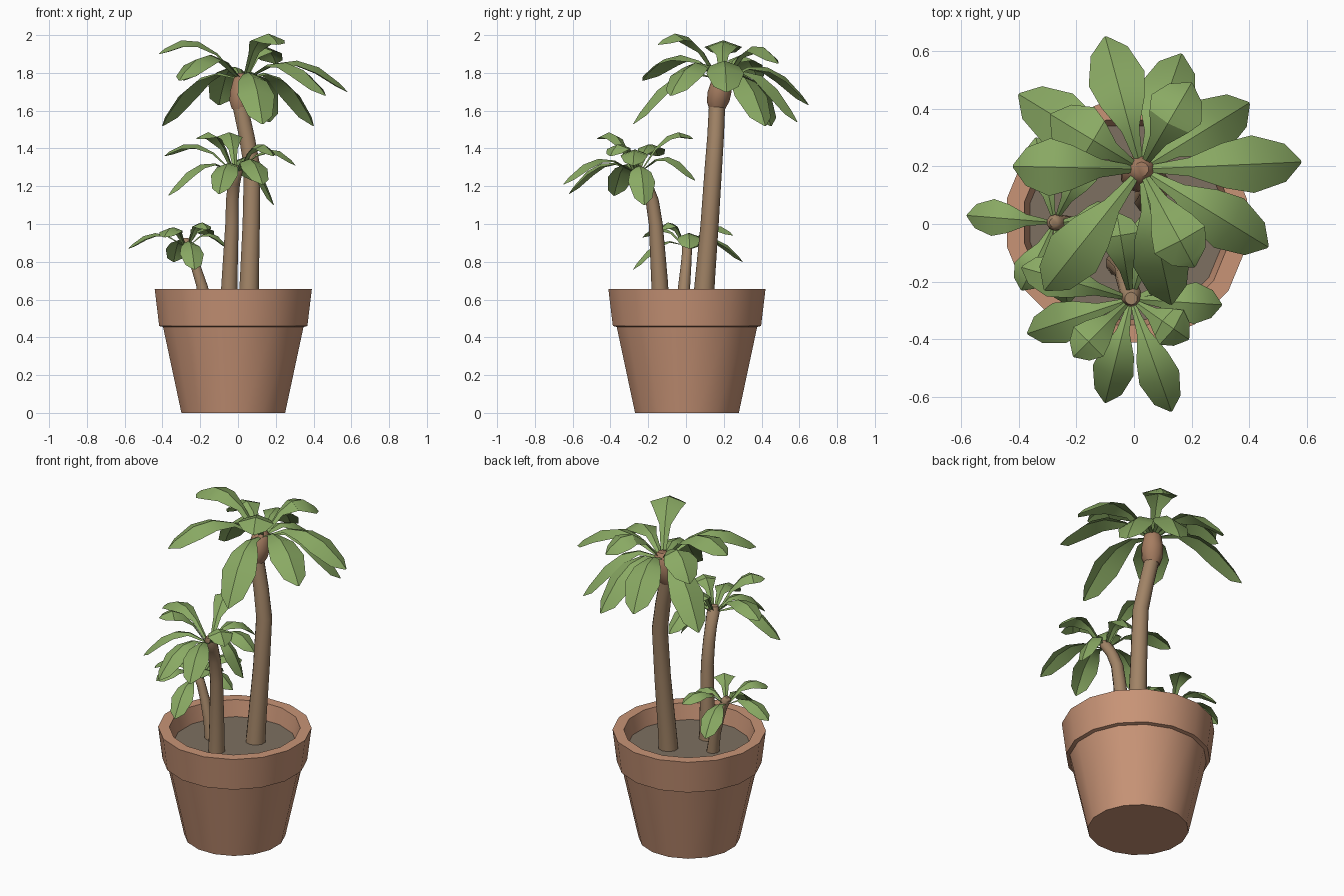
import bpy, math
from mathutils import Vector


def material(name, srgb):
    m = bpy.data.materials.new(name)
    lin = [((c + 0.055) / 1.055) ** 2.4 for c in srgb]
    m.diffuse_color = (*lin, 1)
    return m


TERRACOTTA = material("terracotta", (0.785, 0.58, 0.465))
SOIL = material("soil", (0.49, 0.44, 0.38))
BARK = material("bark", (0.63, 0.515, 0.40))
CROWN = material("crown_brown", (0.65, 0.49, 0.38))
LEAF = material("leaf_green", (0.54, 0.665, 0.39))


def make(name, verts, faces, mat, angle):
    me = bpy.data.meshes.new(name)
    me.from_pydata(verts, [], faces)
    me.materials.append(mat)
    me.shade_smooth()
    me.set_sharp_from_angle(angle=math.radians(angle))
    ob = bpy.data.objects.new(name, me)
    bpy.context.collection.objects.link(ob)
    return ob


def loft(name, rings, sides, mat, cap_end=True, angle=50):
    """Join horizontal rings given as (x, y, z, radius)."""
    verts, faces = [], []
    for x, y, z, r in rings:
        for i in range(sides):
            a = 2 * math.pi * (i + 0.5) / sides
            verts.append((x + r * math.cos(a), y + r * math.sin(a), z))
    for k in range(len(rings) - 1):
        for i in range(sides):
            j = (i + 1) % sides
            a, b = k * sides, (k + 1) * sides
            faces.append((a + i, a + j, b + j, b + i))
    faces.append(tuple(reversed(range(sides))))
    if cap_end:
        n = (len(rings) - 1) * sides
        faces.append(tuple(range(n, n + sides)))
    return make(name, verts, faces, mat, angle)


STEPS = ((0, 0.12), (0.25, 0.32), (0.48, 0.78), (0.7, 1.0), (0.92, 0.66), (1, 0.06))


def leaves(name, centre, tips, width, rise):
    """Arching leaves folded along the midrib, from a crown to each tip (x, y, z)."""
    verts, faces = [], []
    c = Vector(centre)
    for tip in tips:
        tip = Vector(tip)
        flat = Vector((tip.x - c.x, tip.y - c.y, 0)).normalized()
        side = Vector((-flat.y, flat.x, 0))
        start = c + flat * 0.02
        mid = start.lerp(tip, 0.54) + Vector((0, 0, 2 * rise))
        base = len(verts)
        for t, w in STEPS:
            p = start * (1 - t) ** 2 + mid * 2 * t * (1 - t) + tip * t * t
            slope = (mid - start) * (1 - t) + (tip - mid) * t
            up = slope.cross(side).normalized()
            if up.z < 0:
                up = -up
            half = width * w
            drop = up * half * 0.36
            verts += [p + side * half - drop, p, p - side * half - drop]
        for k in range(len(STEPS) - 1):
            a = base + 3 * k
            faces += [(a, a + 1, a + 4, a + 3), (a + 1, a + 2, a + 5, a + 4)]
    return make(name, verts, faces, LEAF, 34)


# Pot with a stepped rim, and soil
PX, PY = -0.025, 0.005
profile = ((0.28, 0), (0.379, 0.455), (0.4, 0.46), (0.424, 0.655), (0.362, 0.655), (0.338, 0.54))
loft("pot", [(PX, PY, z, r) for r, z in profile], 16, TERRACOTTA, cap_end=False, angle=35)
loft("soil", [(PX, PY, 0.54, 0.337), (PX, PY, 0.56, 0.342)], 16, SOIL)

# Trunks
loft("tall_trunk", [(0.055, 0.09, 0.55, 0.057), (0.06, 0.1, 0.7, 0.053), (0.07, 0.125, 1.0, 0.048),
                    (0.075, 0.145, 1.3, 0.046), (0.045, 0.157, 1.47, 0.044), (0.008, 0.165, 1.64, 0.043)],
     10, BARK)
loft("medium_trunk", [(-0.05, -0.135, 0.55, 0.048), (-0.045, -0.14, 0.7, 0.044), (-0.032, -0.16, 1.0, 0.037),
                      (-0.03, -0.18, 1.13, 0.035), (-0.022, -0.21, 1.21, 0.034), (-0.01, -0.25, 1.28, 0.037),
                      (-0.01, -0.258, 1.31, 0.022)], 10, BARK)
loft("small_trunk", [(-0.17, -0.015, 0.55, 0.037), (-0.19, -0.01, 0.67, 0.032), (-0.225, 0.0, 0.78, 0.028),
                     (-0.25, 0.005, 0.85, 0.026), (-0.275, 0.005, 0.91, 0.028), (-0.278, 0.005, 0.925, 0.015)],
     10, BARK)

# Swollen crown on the tall trunk
loft("tall_crown", [(0.008, 0.165, 1.61, 0.043), (0.012, 0.17, 1.65, 0.06), (0.018, 0.178, 1.7, 0.063),
                    (0.024, 0.188, 1.77, 0.05), (0.026, 0.19, 1.8, 0.025)], 10, CROWN)

# Leaves
leaves("tall_leaves", (0.025, 0.19, 1.77), [
    (0.58, 0.215, 1.70), (0.40, 0.42, 1.52), (0.165, 0.59, 1.54), (0.20, 0.49, 1.85), (-0.10, 0.65, 1.63),
    (-0.40, 0.45, 1.52), (-0.29, 0.38, 1.76), (-0.42, 0.20, 1.90), (-0.31, -0.23, 1.76),
    (0.13, -0.28, 1.53), (0.465, -0.08, 1.68), (0.21, -0.15, 1.95)], 0.1, 0.13)
leaves("medium_leaves", (-0.01, -0.26, 1.28), [
    (0.13, -0.65, 1.21), (-0.10, -0.62, 1.16), (0.305, -0.28, 1.31), (0.19, -0.22, 1.10),
    (0.19, -0.40, 1.36), (-0.37, -0.38, 1.15), (-0.21, -0.46, 1.45), (-0.39, -0.15, 1.36),
    (-0.06, 0.04, 1.45), (0.08, 0.05, 1.23)], 0.073, 0.1)
leaves("small_leaves", (-0.275, 0.005, 0.89), [
    (-0.58, 0.03, 0.87), (-0.23, -0.28, 0.76), (-0.34, 0.30, 0.80), (-0.05, 0.02, 0.87),
    (-0.39, -0.23, 0.93), (-0.15, 0.25, 0.94), (-0.16, -0.13, 0.97)], 0.064, 0.072)
